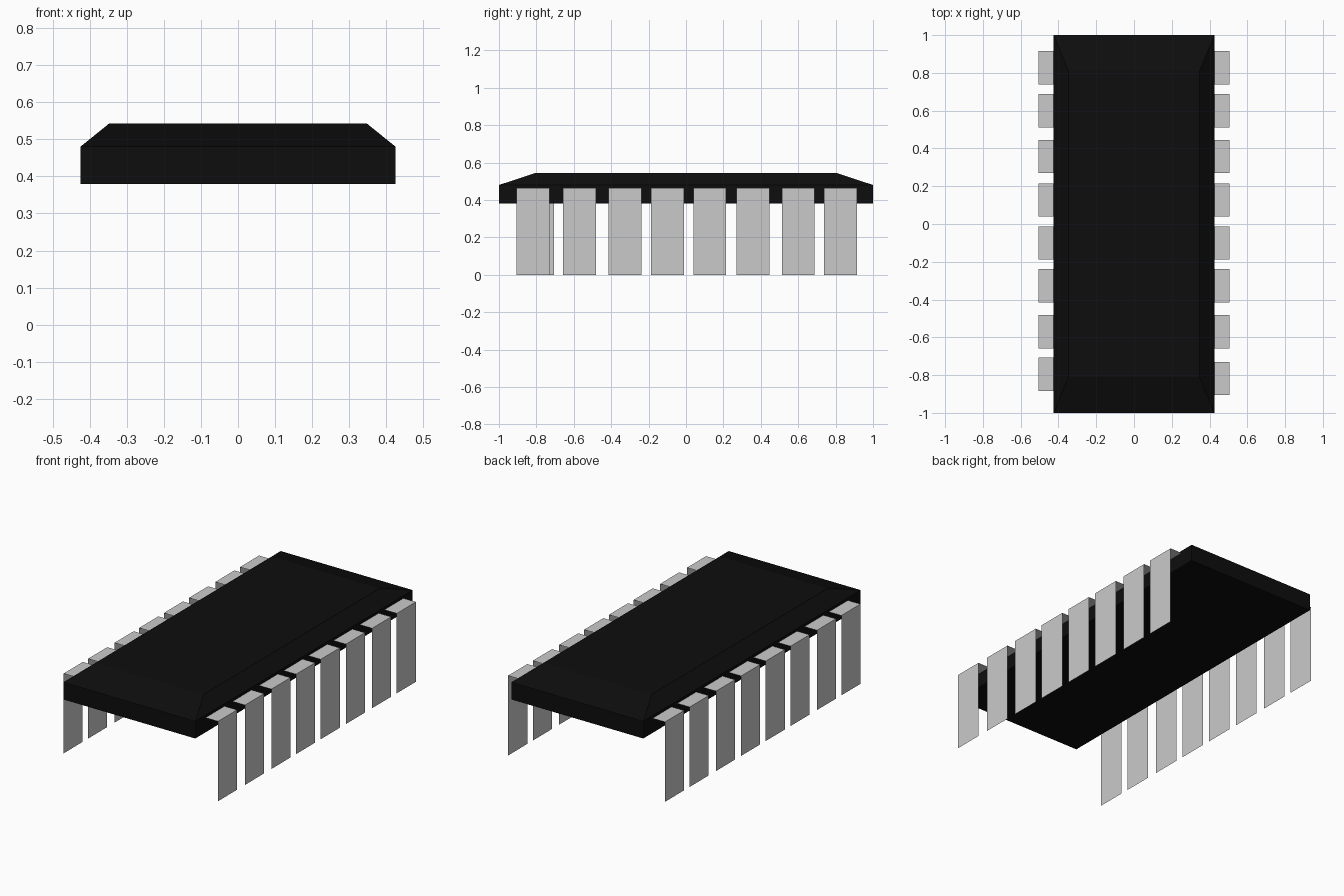
import bpy
import bmesh

cube = bpy.data.objects.get("Cube")
if cube:
    bpy.data.objects.remove(cube, do_unlink=True)


def material(name, value):
    mat = bpy.data.materials.new(name)
    mat.use_nodes = True
    colour = (value, value, value, 1)
    mat.diffuse_color = colour
    mat.node_tree.nodes["Principled BSDF"].inputs["Base Color"].default_value = colour
    return mat


def finish(bm, name, mat):
    mesh = bpy.data.meshes.new(name)
    bm.to_mesh(mesh)
    bm.free()
    mesh.materials.append(mat)
    obj = bpy.data.objects.new(name, mesh)
    bpy.context.collection.objects.link(obj)
    return obj


black = material("black plastic", 0.004)
silver = material("silver metal", 0.59)

# Chip body: stacked rectangles (half width, half length, height)
LAYERS = [(0.425, 1.0, 0.38), (0.425, 1.0, 0.48), (0.347, 0.81, 0.543)]
bm = bmesh.new()
rings = [[bm.verts.new((sx * w, sy * l, z))
          for sx, sy in ((-1, -1), (1, -1), (1, 1), (-1, 1))]
         for w, l, z in LAYERS]
bm.faces.new(rings[0][::-1])
bm.faces.new(rings[-1])
for low, high in zip(rings, rings[1:]):
    for i in range(4):
        j = (i + 1) % 4
        bm.faces.new((low[i], low[j], high[j], high[i]))
finish(bm, "chip_body", black)

# Pins: thin sheet metal bent down at the outer edge
PIN_PROFILE = [(0.42, 0.465), (0.505, 0.465), (0.505, 0.0)]
HALF_WIDTH = 0.088
CENTRES = [-0.57, -0.327, -0.1, 0.127, 0.358, 0.6, 0.827]


def pin(name, side, y):
    bm = bmesh.new()
    rows = [[bm.verts.new((side * x, y + s * HALF_WIDTH, z)) for s in (-side, side)]
            for x, z in PIN_PROFILE]
    for a, b in zip(rows, rows[1:]):
        bm.faces.new((a[0], b[0], b[1], a[1]))
    finish(bm, name, silver)


for side, label, first in ((1, "left", -0.818), (-1, "right", -0.795)):
    for n, y in enumerate([first] + CENTRES, 1):
        pin(f"{label}_pin_{n}", side, y)
